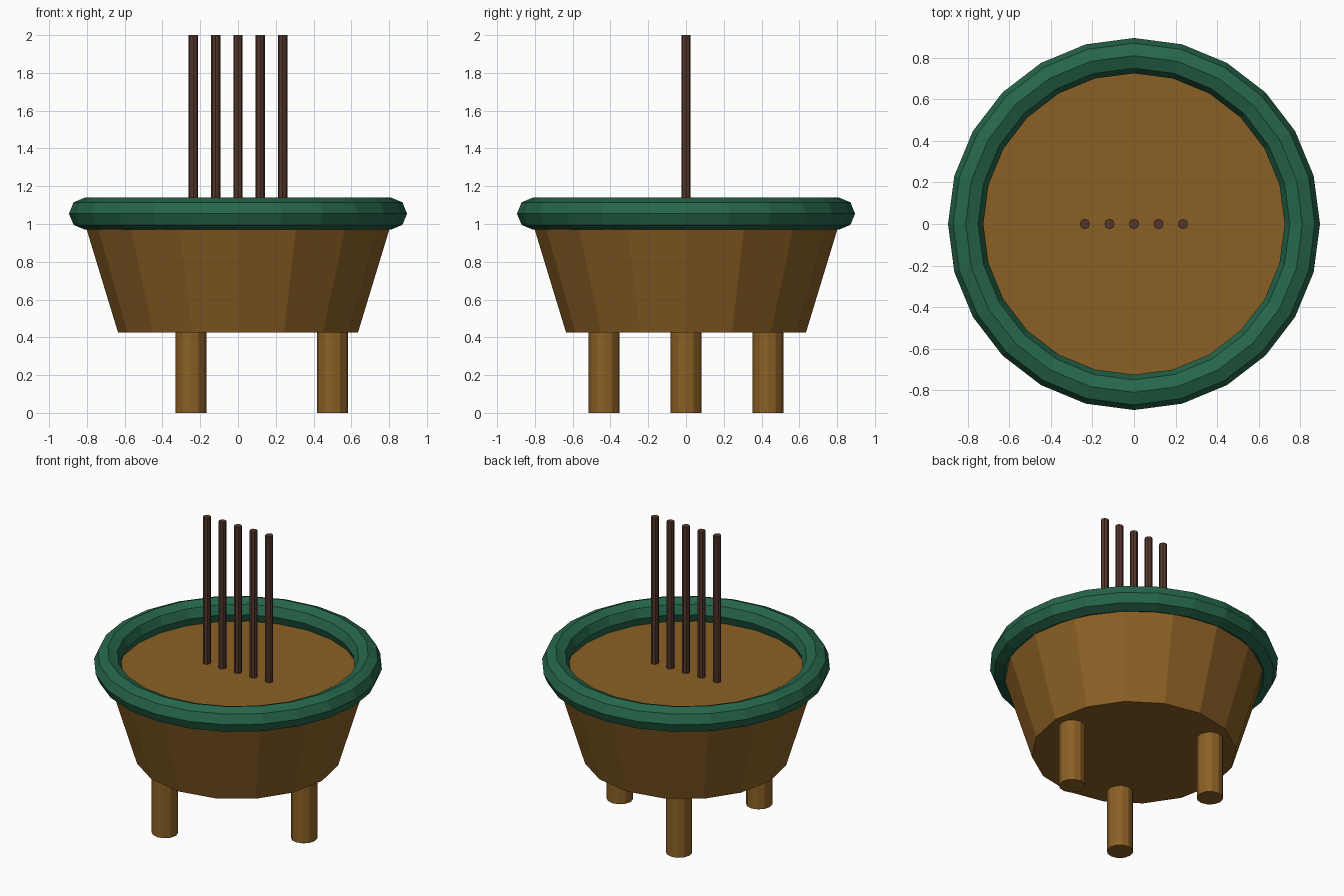
import bpy, math

if "Cube" in bpy.data.objects:
    bpy.data.objects.remove(bpy.data.objects["Cube"])


def material(name, color):
    m = bpy.data.materials.new(name)
    m.diffuse_color = (*color, 1)
    m.use_nodes = True
    m.node_tree.nodes["Principled BSDF"].inputs["Base Color"].default_value = m.diffuse_color
    return m


wood = material("warm brown", (0.258, 0.117, 0.018))
green = material("dark green", (0.0194, 0.133, 0.069))
bark = material("dark brown", (0.089, 0.037, 0.023))


def finish(name, mat):
    ob = bpy.context.object
    ob.name = name
    ob.data.materials.append(mat)


def frustum(name, sides, r_bottom, r_top, x, y, z0, z1, mat):
    bpy.ops.mesh.primitive_cone_add(vertices=sides, radius1=r_bottom, radius2=r_top,
                                    depth=z1 - z0, location=(x, y, (z0 + z1) / 2))
    finish(name, mat)


# Tapered pot body, closed at the top
frustum("pot_body", 16, 0.635, 0.81, 0, 0, 0.425, 1.0, wood)

# Rounded rim
bpy.ops.mesh.primitive_torus_add(major_segments=24, minor_segments=8, major_radius=0.81,
                                 minor_radius=0.085, location=(0, 0, 1.055))
finish("rim", green)

# Three legs, evenly spaced
for i in range(3):
    a = i * math.tau / 3
    frustum(f"leg_{i + 1}", 12, 0.082, 0.082, 0.5 * math.cos(a), 0.5 * math.sin(a), 0, 0.435, wood)

# Row of five upright sticks
for i in range(5):
    frustum(f"stick_{i + 1}", 8, 0.025, 0.025, (i - 2) * 0.118, 0, 0.99, 2.0, bark)
